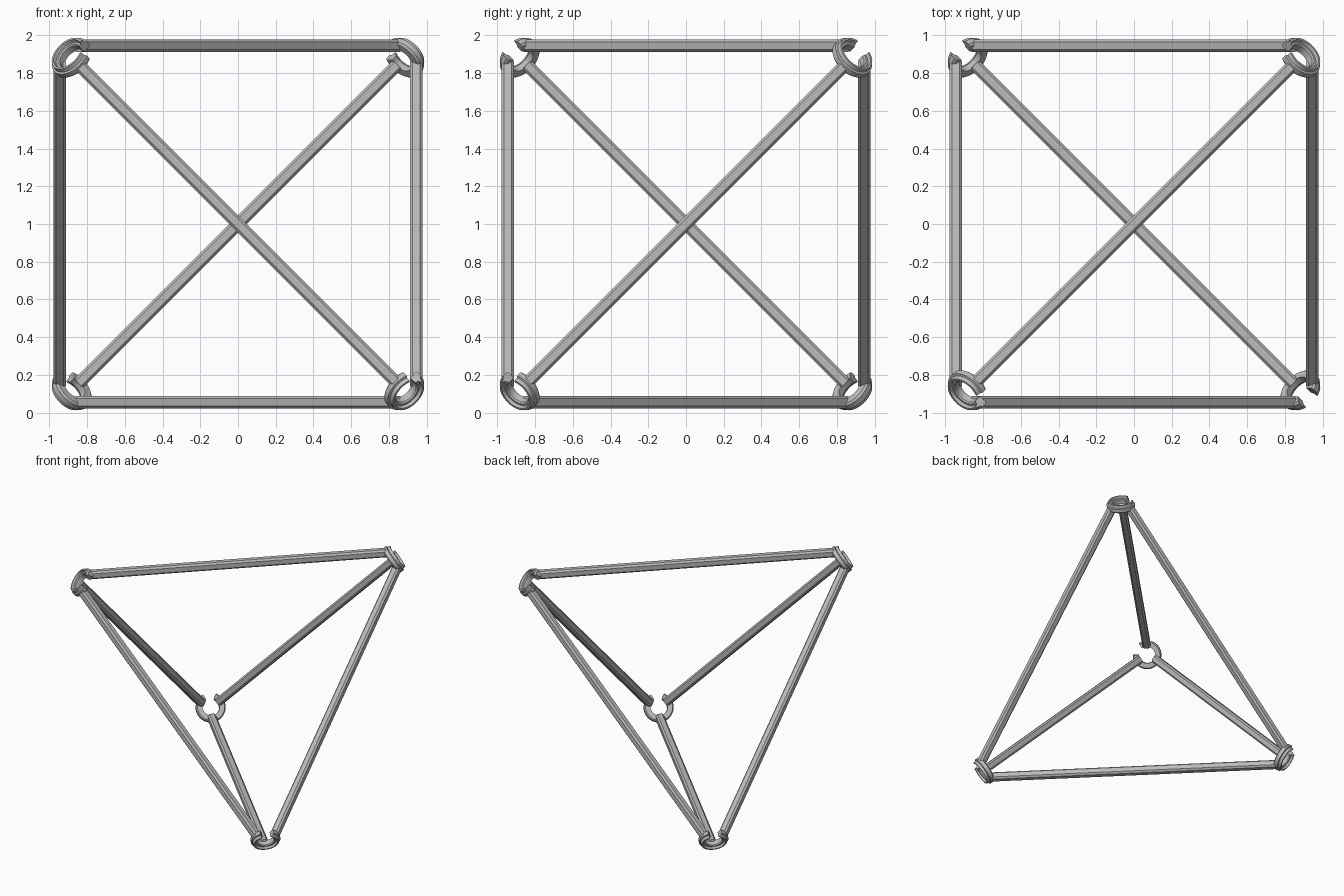
import bpy, bmesh, math
from mathutils import Vector, Matrix
from itertools import combinations

if "Cube" in bpy.data.objects:
    bpy.data.objects.remove(bpy.data.objects["Cube"])

grey = bpy.data.materials.new("plain grey")
grey.use_nodes = True
grey.diffuse_color = (0.5, 0.5, 0.5, 1)
grey.node_tree.nodes["Principled BSDF"].inputs["Base Color"].default_value = (0.5, 0.5, 0.5, 1)

CORNER = 0.883       # ring centre offset on each axis
BAR_RADIUS = 0.075   # where the bars meet the rings
MID = Vector((0, 0, 1))


def sweep(name, sections, angle):
    """Skin a list of matching closed cross-sections and cap both ends."""
    bm = bmesh.new()
    rows = [[bm.verts.new(p) for p in s] for s in sections]
    n = len(rows[0])
    for a, b in zip(rows, rows[1:]):
        for i in range(n):
            j = (i + 1) % n
            bm.faces.new((a[i], a[j], b[j], b[i]))
    bm.faces.new(rows[0])
    bm.faces.new(rows[-1])
    bmesh.ops.recalc_face_normals(bm, faces=bm.faces)
    mesh = bpy.data.meshes.new(name)
    bm.to_mesh(mesh)
    bm.free()
    mesh.materials.append(grey)
    obj = bpy.data.objects.new(name, mesh)
    bpy.context.collection.objects.link(obj)
    bpy.ops.object.select_all(action="DESELECT")
    obj.select_set(True)
    bpy.context.view_layer.objects.active = obj
    bpy.ops.object.shade_smooth_by_angle(angle=math.radians(angle))


# Corner signs paired with the direction each clip ring opens towards
corners = {
    "front_right": ((-1, -1, 1), (2, -1, 1)),
    "back_left": ((1, 1, 1), (-2, 1, 1)),
    "front_left": ((1, -1, -1), (1, -1, 2)),
    "back_right": ((-1, 1, -1), (-1, 1, 2)),
}

# Ring cross-section: radius, height along the outward axis
ring_profile = [(0.068, -0.03), (0.108, -0.03), (0.118, -0.02), (0.118, 0.01),
                (0.106, 0.014), (0.102, 0.036), (0.09, 0.036), (0.086, 0.018),
                (0.074, 0.018), (0.068, 0.01)]
STEPS = 32
GAP = math.radians(27)

# Open clip rings facing out of each corner
for name, (sign, opening) in corners.items():
    axis = Vector(sign).normalized()
    u = Vector(opening).normalized()
    v = axis.cross(u)
    centre = MID + Vector(sign) * CORNER
    sections = []
    for k in range(STEPS + 1):
        t = GAP + (2 * math.pi - 2 * GAP) * k / STEPS
        out = u * math.cos(t) + v * math.sin(t)
        sections.append([centre + out * r + axis * h for r, h in ring_profile])
    sweep(name + "_clip_ring", sections, 30)

# Bevelled bars joining every pair of rings
HALF, CUT = 0.033, 0.019
bar_profile = [(HALF, -CUT), (HALF, CUT), (CUT, HALF), (-CUT, HALF),
               (-HALF, CUT), (-HALF, -CUT), (-CUT, -HALF), (CUT, -HALF)]


def bar_end(sign, other):
    axis = Vector(sign).normalized()
    d = Vector(other) - Vector(sign)
    d -= axis * d.dot(axis)
    return MID + Vector(sign) * CORNER + d.normalized() * BAR_RADIUS


for (n1, (s1, _)), (n2, (s2, _)) in combinations(corners.items(), 2):
    a, b = bar_end(s1, s2), bar_end(s2, s1)
    along = (b - a).normalized()
    face = ((a + b) / 2 - MID).normalized()
    side = along.cross(face)
    # stop short enough to stay inside the rings
    sections = [[p + face * x + side * y for x, y in bar_profile]
                for p in (a + along * 0.012, b - along * 0.012)]
    sweep(n1 + "_to_" + n2 + "_bar", sections, 20)
